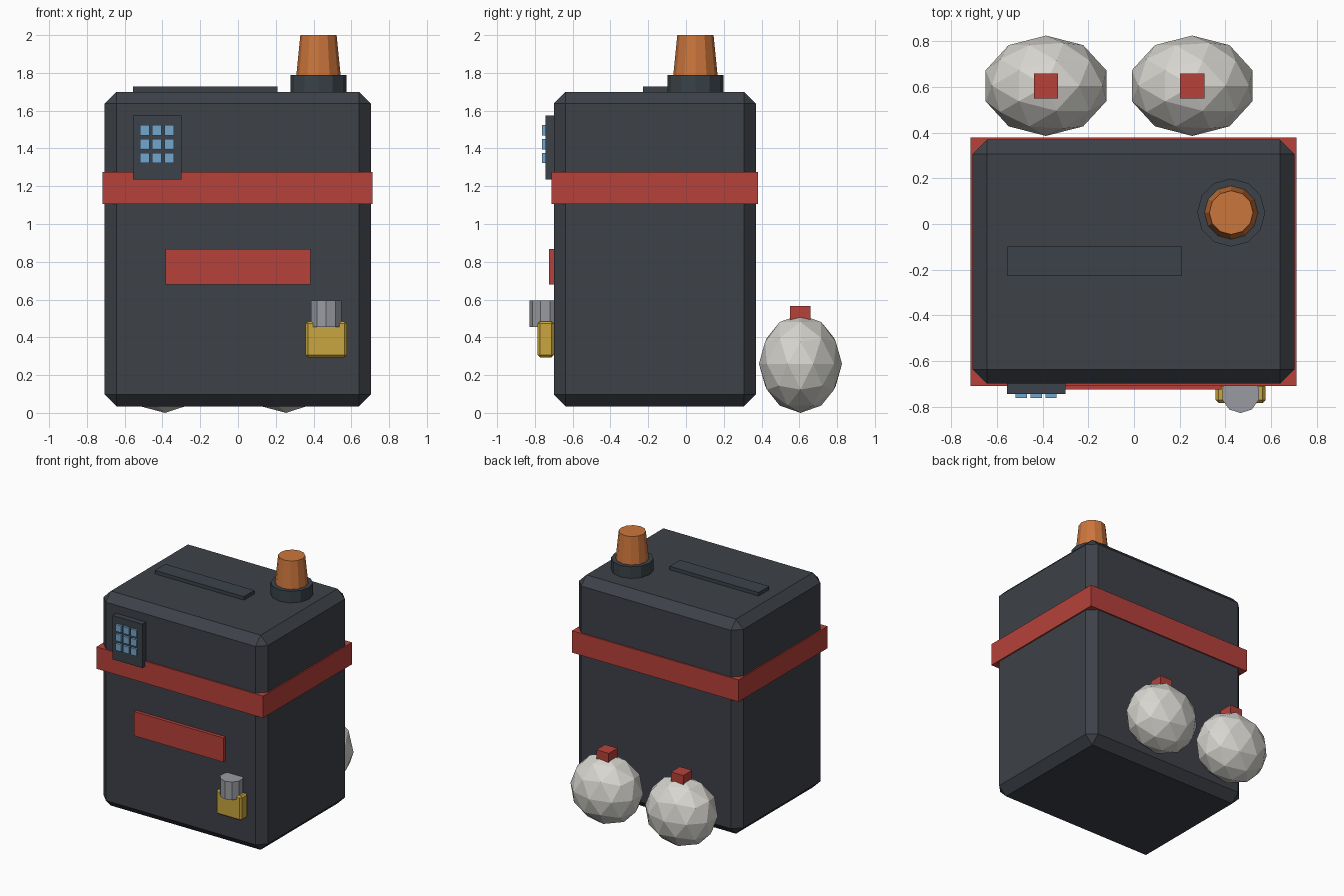
import bpy, bmesh, math
from mathutils import Matrix, Vector

if "Cube" in bpy.data.objects:
    bpy.data.objects.remove(bpy.data.objects["Cube"])


def material(name, rgb):
    m = bpy.data.materials.new(name)
    m.diffuse_color = (*rgb, 1)
    m.use_nodes = True
    m.node_tree.nodes["Principled BSDF"].inputs["Base Color"].default_value = m.diffuse_color
    return m


DARK = material("charcoal", (0.047, 0.053, 0.064))
TRIM = material("dark slate", (0.043, 0.055, 0.066))
RED = material("red", (0.47, 0.053, 0.043))
ORANGE = material("orange", (0.60, 0.18, 0.045))
YELLOW = material("brass yellow", (0.58, 0.38, 0.05))
STEEL = material("steel grey", (0.32, 0.33, 0.36))
WHITE = material("pale grey", (0.68, 0.67, 0.63))
BLUE = material("key blue", (0.17, 0.38, 0.61))


def finish(name, bm, mat):
    mesh = bpy.data.meshes.new(name)
    bm.to_mesh(mesh)
    bm.free()
    mesh.materials.append(mat)
    ob = bpy.data.objects.new(name, mesh)
    bpy.context.collection.objects.link(ob)
    return ob


def box(name, mat, x, y, z, bevel=0):
    """Box from (min, max) ranges, with optional one-step chamfer."""
    bm = bmesh.new()
    size = [r[1] - r[0] for r in (x, y, z)]
    mid = Vector([(r[0] + r[1]) / 2 for r in (x, y, z)])
    bmesh.ops.create_cube(bm, size=1, matrix=Matrix.Translation(mid) @ Matrix.Diagonal((*size, 1)))
    if bevel:
        bmesh.ops.bevel(bm, geom=bm.edges[:], offset=bevel, segments=1, affect='EDGES')
    return finish(name, bm, mat)


def cone(name, mat, x, y, z, r1, r2, sides):
    bm = bmesh.new()
    # first vertex points along y
    m = Matrix.Translation((x, y, (z[0] + z[1]) / 2)) @ Matrix.Rotation(math.pi / 2, 4, 'Z')
    bmesh.ops.create_cone(bm, cap_ends=True, segments=sides, radius1=r1, radius2=r2,
                          depth=z[1] - z[0], matrix=m)
    # make sure a vertex lies on the y axis
    v = max(bm.verts, key=lambda v: v.co.y)
    if abs(v.co.x - x) > 0.001:
        bmesh.ops.rotate(bm, verts=bm.verts, cent=(x, y, 0),
                         matrix=Matrix.Rotation(math.pi / sides, 3, 'Z'))
    return finish(name, bm, mat)


# Main cabinet, red belt and front plate
box("cabinet", DARK, (-0.707, 0.703), (-0.70, 0.37), (0.035, 1.70), 0.063)
box("belt", RED, (-0.717, 0.713), (-0.711, 0.38), (1.105, 1.275))
box("front_plate", RED, (-0.385, 0.383), (-0.726, -0.68), (0.68, 0.868))

# Slot plate and warning lamp on top
box("top_slot_plate", TRIM, (-0.555, 0.21), (-0.227, -0.098), (1.68, 1.727))
cone("lamp_base", TRIM, 0.426, 0.05, (1.68, 1.79), 0.149, 0.149, 12)
cone("lamp", ORANGE, 0.426, 0.05, (1.76, 2.0), 0.12, 0.096, 12)

# Keypad with a 3 x 3 grid of keys
box("keypad", TRIM, (-0.556, -0.30), (-0.745, -0.68), (1.235, 1.575))
for row in range(3):
    for col in range(3):
        x, z = -0.494 + 0.065 * col, 1.496 - 0.0735 * row
        box(f"key_{row}_{col}", BLUE, (x - 0.025, x + 0.025), (-0.762, -0.74),
            (z - 0.027, z + 0.027))

# Padlock
box("padlock_body", YELLOW, (0.358, 0.576), (-0.785, -0.70), (0.293, 0.485), 0.013)
cone("padlock_shackle", STEEL, 0.467, -0.745, (0.455, 0.595), 0.084, 0.084, 10)

# Two faceted balls with red caps behind the cabinet
for side, x in (("left", -0.386), ("right", 0.255)):
    bm = bmesh.new()
    bmesh.ops.create_icosphere(bm, subdivisions=2, radius=1, matrix=Matrix.Translation((x, 0.606, 0.26))
                               @ Matrix.Diagonal((0.278, 0.22, 0.26, 1)))
    finish(f"ball_{side}", bm, WHITE)
    box(f"ball_cap_{side}", RED, (x - 0.053, x + 0.053), (0.551, 0.659), (0.46, 0.566))
